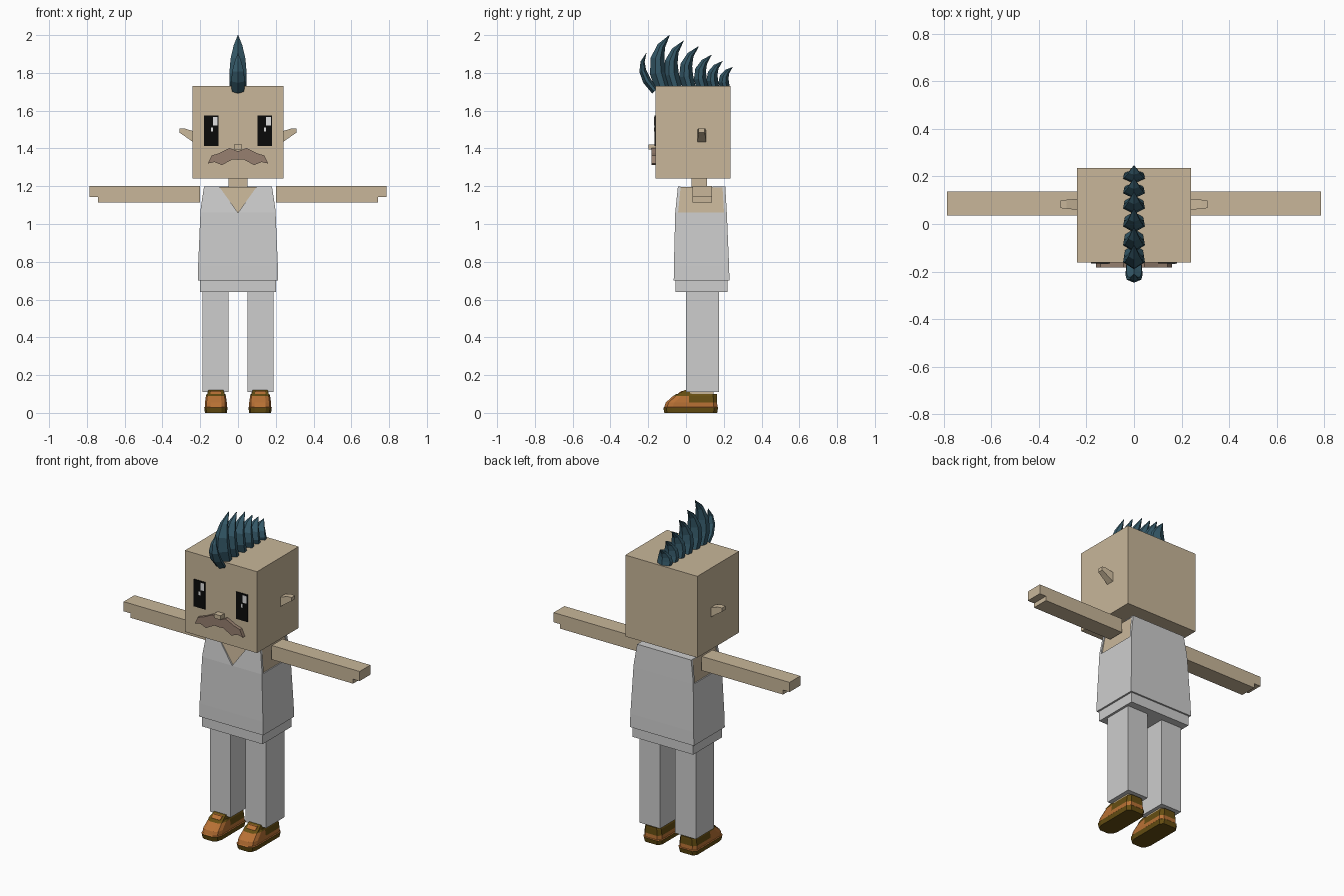
import bpy, bmesh
from mathutils import Vector

cube = bpy.data.objects.get("Cube")
if cube:
    bpy.data.objects.remove(cube, do_unlink=True)


def material(name, color):
    m = bpy.data.materials.new(name)
    m.use_nodes = True
    m.diffuse_color = (*color, 1)
    bsdf = next(n for n in m.node_tree.nodes if n.type == 'BSDF_PRINCIPLED')
    bsdf.inputs["Base Color"].default_value = (*color, 1)
    bsdf.inputs["Roughness"].default_value = 0.8
    return m


SKIN = material("skin", (0.58, 0.47, 0.32))
CLOTH = material("light grey cloth", (0.61, 0.61, 0.61))
HAIR = material("dark teal hair", (0.035, 0.1, 0.14))
MUSTACHE = material("mustache brown", (0.31, 0.215, 0.16))
BLACK = material("eye black", (0.003, 0.003, 0.003))
WHITE = material("eye white", (0.75, 0.75, 0.75))
OLIVE = material("olive brown", (0.13, 0.075, 0.006))
ORANGE = material("tan orange", (0.48, 0.165, 0.035))


def loft(name, rings, mats, rule=None):
    """Skin a stack of equal-sized rings and cap both ends."""
    bm = bmesh.new()
    rows = [[bm.verts.new(p) for p in ring] for ring in rings]
    n = len(rows[0])
    for a, b in zip(rows, rows[1:]):
        for i in range(n):
            j = (i + 1) % n
            bm.faces.new((a[i], a[j], b[j], b[i]))
    bm.faces.new(rows[0][::-1])
    bm.faces.new(rows[-1])
    bmesh.ops.recalc_face_normals(bm, faces=bm.faces)
    if rule:
        for f in bm.faces:
            f.material_index = rule(f.calc_center_median(), f.normal)
    me = bpy.data.meshes.new(name)
    bm.to_mesh(me)
    bm.free()
    for m in mats:
        me.materials.append(m)
    ob = bpy.data.objects.new(name, me)
    bpy.context.collection.objects.link(ob)
    return ob


def rect(hw, y0, y1, z, x=0):
    return [(x - hw, y0, z), (x + hw, y0, z), (x + hw, y1, z), (x - hw, y1, z)]


def box(name, x0, x1, y0, y1, z0, z1, mat):
    x, hw = (x0 + x1) / 2, abs(x1 - x0) / 2
    return loft(name, [rect(hw, y0, y1, z0, x), rect(hw, y0, y1, z1, x)], [mat])


def plate(name, outline, y0, y1, mat):
    """Extrude an x-z outline along y."""
    return loft(name, [[(x, y, z) for x, z in outline] for y in (y0, y1)], [mat])


# Head, nose and neck
box("head", -0.24, 0.24, -0.162, 0.235, 1.24, 1.73, SKIN)
box("nose", -0.022, 0.022, -0.198, -0.16, 1.395, 1.42, SKIN)
box("neck", -0.05, 0.05, 0.03, 0.11, 1.18, 1.25, SKIN)

# Mustache, mirrored outline
half = [(0.045, 1.402), (0.10, 1.375), (0.14, 1.362), (0.16, 1.32),
        (0.125, 1.328), (0.085, 1.312), (0.03, 1.342)]
outline = [(0, 1.385)] + half + [(0, 1.34)] + [(-x, z) for x, z in half[::-1]]
plate("mustache", outline, -0.183, -0.16, MUSTACHE)

# Eyes with two highlights each
for side, x in (("right", -0.18), ("left", 0.102)):
    box(side + "_eye", x, x + 0.078, -0.167, -0.16, 1.412, 1.575, BLACK)
    box(side + "_eye_glint", x + 0.047, x + 0.072, -0.169, -0.166, 1.522, 1.567, WHITE)
    box(side + "_eye_spark", x + 0.036, x + 0.047, -0.169, -0.166, 1.49, 1.512, WHITE)

# Shirt, open at the arms with a V neck
loft("shirt_body", [rect(0.213, -0.065, 0.23, 0.70),
                    rect(0.211, -0.064, 0.228, 0.78),
                    rect(0.199, -0.057, 0.216, 1.06)], [CLOTH])
loft("torso", [rect(0.192, -0.048, 0.208, 1.0), rect(0.192, -0.048, 0.208, 1.06),
               rect(0.177, -0.037, 0.203, 1.195)], [SKIN])


def panel(name, outline, front):
    """Thin cloth panel that follows the slope of the chest or back."""
    rings = []
    for depth in (0, 0.015):
        ring = []
        for x, z in outline:
            t = (z - 1.06) / 0.138
            y = -0.057 + 0.014 * t + depth if front else 0.216 - 0.008 * t - depth
            ring.append((x, y, z))
        rings.append(ring)
    loft(name, rings, [CLOTH])


for side, s in (("right", -1), ("left", 1)):
    panel(side + "_shirt_front", [(0, 1.06), (s * 0.199, 1.06), (s * 0.197, 1.085),
                                  (s * 0.18, 1.198), (s * 0.1, 1.198)], True)
panel("shirt_back", [(-0.199, 1.06), (0.199, 1.06), (0.197, 1.085),
                     (0.18, 1.198), (-0.18, 1.198), (-0.197, 1.085)], False)
box("shirt_collar_back", -0.18, 0.18, 0.14, 0.208, 1.194, 1.199, CLOTH)

# Trouser waist
box("trouser_hips", -0.202, 0.202, -0.055, 0.22, 0.64, 0.72, CLOTH)


def shoe_ring(x, z, y0, y1, hw):
    right = [(0.5, y0), (0.85, y0 + 0.015), (1, y0 + 0.045), (1, 0.015),
             (1, y1 - 0.02), (0.7, y1)]
    pts = right + [(-k, y) for k, y in right[::-1]]
    return [(x + k * hw, y, z) for k, y in pts]


def shoe_color(c, n):
    if c.z < 0.03 or c.z > 0.092:
        return 0
    if c.z < 0.058:
        return 1
    return 1 if c.y < 0 else 0


for side, s in (("right", -1), ("left", 1)):
    # Arm with a notch under the fingers
    plate(side + "_arm", [(s * 0.2, 1.115), (s * 0.742, 1.115), (s * 0.742, 1.142),
                          (s * 0.786, 1.142), (s * 0.786, 1.2), (s * 0.2, 1.2)],
          0.035, 0.137, SKIN)

    # Tapered ear
    loft(side + "_ear", [[(s * x, y, z) for y, z in
                          ((0.083 - w, z0), (0.083 + w, z0), (0.083 + w, z1), (0.083 - w, z1))]
                         for x, w, z0, z1 in ((0.23, 0.024, 1.428, 1.49),
                                              (0.285, 0.019, 1.467, 1.506),
                                              (0.31, 0.016, 1.484, 1.506))], [SKIN])

    # Leg and ankle
    box(side + "_leg", s * 0.05, s * 0.188, 0, 0.175, 0.11, 0.65, CLOTH)
    x = s * 0.117
    box(side + "_ankle", x - 0.045, x + 0.045, 0.02, 0.145, 0.08, 0.112, SKIN)

    # Shoe with banded upper, tongue and lace
    rings = [shoe_ring(x, *r) for r in ((0, -0.115, 0.165, 0.058), (0.028, -0.12, 0.17, 0.062),
                                        (0.032, -0.115, 0.166, 0.058), (0.055, -0.107, 0.165, 0.058),
                                        (0.09, -0.068, 0.164, 0.053), (0.1, -0.05, 0.163, 0.049))]
    loft(side + "_shoe", rings, [OLIVE, ORANGE], shoe_color)
    loft(side + "_shoe_tongue", [rect(0.047, -0.05, 0.03, 0.095, x),
                                 rect(0.04, -0.008, 0.025, 0.12, x)], [OLIVE])
    loft(side + "_shoe_lace", [rect(0.028, -0.045, -0.02, 0.1, x),
                               rect(0.028, -0.025, -0.012, 0.116, x)], [ORANGE])


def spike(name, base, bend, tip, depth, width):
    """Six-sided lock swept along a curve in the y-z plane."""
    a, b, c = (Vector((0, *p)) for p in (base, bend, tip))
    rings = []
    for t, size in ((0, 0.9), (0.25, 1), (0.5, 0.85), (0.75, 0.5), (1, 0.03)):
        p = a * (1 - t) ** 2 + b * 2 * t * (1 - t) + c * t * t
        d = ((b - a) * (1 - t) + (c - b) * t).normalized()
        out = Vector((0, d.z, -d.y)) * depth * size
        side = Vector((width * size, 0, 0))
        rings.append([p + out * u + side * v for u, v in
                      ((-1, 0), (-0.3, 1), (0.4, 0.9), (1, 0), (0.4, -0.9), (-0.3, -1))])
    loft(name, rings, [HAIR])


# Mohawk: a drooping front lock, then shrinking spikes
spike("front_hair_lock", (-0.165, 1.705), (-0.27, 1.815), (-0.21, 1.905), 0.022, 0.036)
tips = [(-0.087, 2.0), (-0.013, 1.97), (0.066, 1.94), (0.135, 1.895), (0.193, 1.862), (0.246, 1.83)]
roots = [-0.122, -0.055, 0.02, 0.09, 0.15, 0.208]
for i, (root, tip) in enumerate(zip(roots, tips)):
    h = tip[1] - 1.72
    spike(f"hair_spike_{i + 1}", (root, 1.715), (root - 0.27 * h, 1.72 + 0.62 * h), tip,
          0.043 - 0.003 * i, 0.046)
